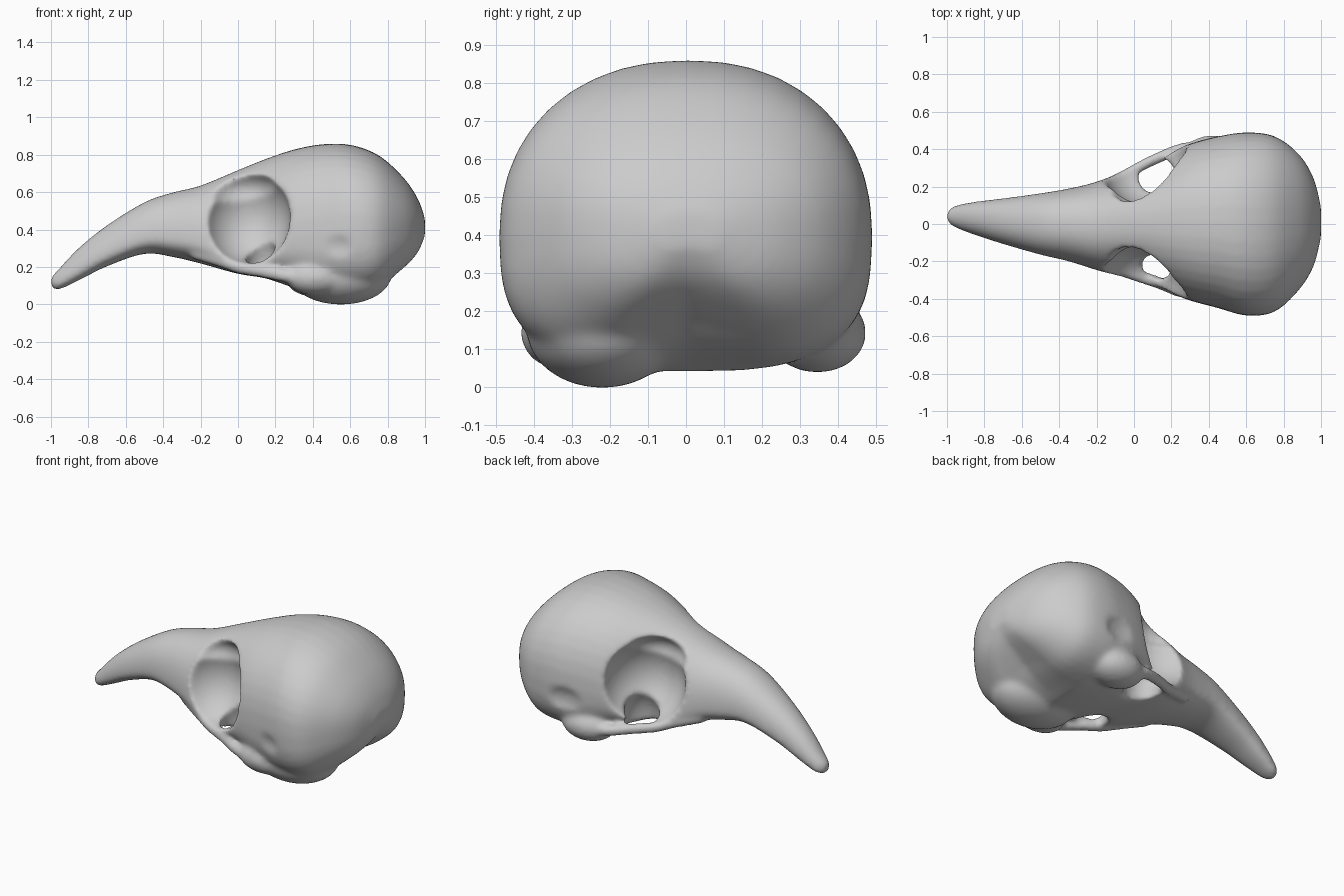
import bpy, bmesh, math
from mathutils import Matrix, Vector

cube = bpy.data.objects.get("Cube")
if cube:
    bpy.data.objects.remove(cube, do_unlink=True)

bone = bpy.data.materials.new("bone_grey")
bone.use_nodes = True
COLOR = (0.6, 0.6, 0.6, 1)
bone.diffuse_color = COLOR
bone.node_tree.nodes["Principled BSDF"].inputs["Base Color"].default_value = COLOR

# Cross-sections from beak tip to back of head:
# x, centre y, half width, bottom z, widest z, top z
SECTIONS = [
    (-1.0, .04, .025, .095, .12, .15),
    (-.96, .04, .058, .08, .115, .19),
    (-.85, .03, .09, .13, .185, .305),
    (-.7, .015, .123, .205, .27, .425),
    (-.5, 0, .165, .272, .35, .548),
    (-.35, -.005, .195, .255, .35, .60),
    (-.2, -.01, .237, .22, .32, .637),
    (0, 0, .305, .165, .22, .72),
    (.15, .005, .365, .14, .28, .78),
    (.3, .01, .42, .09, .36, .83),
    (.45, .01, .46, .055, .38, .858),
    (.6, 0, .49, .04, .40, .855),
    (.75, 0, .47, .065, .40, .80),
    (.88, .01, .365, .165, .42, .685),
    (.96, .01, .235, .26, .42, .57),
    (1.0, .01, .08, .36, .42, .46),
]
RING, STEPS = 40, 5


def spline(rows, steps):
    """Smoothly interpolate between section rows."""
    out = []
    for i in range(len(rows) - 1):
        a, b = rows[max(i - 1, 0)], rows[i]
        c, d = rows[i + 1], rows[min(i + 2, len(rows) - 1)]
        for s in range(steps):
            t = s / steps
            out.append([.5 * (2*q + (r - p)*t + (2*p - 5*q + 4*r - u)*t*t
                              + (3*q - p - 3*r + u)*t**3)
                        for p, q, r, u in zip(a, b, c, d)])
    out.append(list(rows[-1]))
    return out


def squash(v, n):
    return math.copysign(abs(v) ** (2 / n), v)


def ramp(x, start, end):
    return min(max((x - start) / (end - start), 0), 1)


def loft(bm, rows):
    """Skin the sections; the braincase is squarer below, hollowed at the nape."""
    rings = []
    for x, yc, w, zb, zm, zt in spline(rows, STEPS):
        low_n = 2.2 + .7 * ramp(x, .1, .4)
        nape = .25 * ramp(x, .55, .8)
        ring = []
        for k in range(RING):
            a = 2 * math.pi * k / RING
            n = 2.25 if math.sin(a) > 0 else low_n
            c, s = squash(math.cos(a), n), squash(math.sin(a), n)
            if s < 0:
                s *= 1 - nape * math.exp(-(c / .4) ** 2)
            z = zm + s * ((zt - zm) if s > 0 else (zm - zb))
            ring.append(bm.verts.new((x, yc + w * c, z)))
        rings.append(ring)
    for r, q in zip(rings, rings[1:]):
        for k in range(RING):
            j = (k + 1) % RING
            bm.faces.new((r[k], r[j], q[j], q[k]))
    bm.faces.new(rings[0])
    bm.faces.new(rings[-1])


def ellipsoid(bm, centre, radii):
    m = Matrix.Translation(centre) @ Matrix.Diagonal(Vector((*radii, 1)))
    bmesh.ops.create_uvsphere(bm, u_segments=32, v_segments=20, radius=1, matrix=m)


def finish(name, bm):
    bmesh.ops.recalc_face_normals(bm, faces=bm.faces)
    mesh = bpy.data.meshes.new(name)
    bm.to_mesh(mesh)
    bm.free()
    mesh.materials.append(bone)
    obj = bpy.data.objects.new(name, mesh)
    bpy.context.collection.objects.link(obj)
    return obj


# Skull envelope with lower lobe and jaw joints
bm = bmesh.new()
loft(bm, SECTIONS)
ellipsoid(bm, (.55, -.22, .155), (.27, .2, .155))
ellipsoid(bm, (.42, -.33, .145), (.17, .105, .095))
ellipsoid(bm, (.42, .345, .145), (.17, .13, .105))
skull = finish("skull", bm)

helpers = []


def combine(obj, operation):
    """Boolean a helper into the skull."""
    obj.hide_render = True
    helpers.append(obj)
    m = skull.modifiers.new(obj.name, "BOOLEAN")
    m.operation = operation
    m.solver = "EXACT"
    m.object = obj


def carve(name, centre, radii):
    b = bmesh.new()
    ellipsoid(b, centre, radii)
    combine(finish(name, b), "DIFFERENCE")


def cheek_bar(name, path, r):
    b = bmesh.new()
    loft(b, [(x, y, r, z - r, z, z + r) for x, y, z in path])
    combine(finish(name, b), "UNION")


def voxel(name):
    m = skull.modifiers.new(name, "REMESH")
    m.mode = "VOXEL"
    m.voxel_size = .012


voxel("merge")
# Hollows: eye sockets with the notch under the narrow roof, floor openings
for side, label in ((1, "left"), (-1, "right")):
    carve(label + "_eye_socket", (.045, side * .365, .47), (.235, .265, .26))
    carve(label + "_brow_notch", (.02, side * .3, .61), (.19, .2, .125))
    carve(label + "_ear_dimple", (.46, side * .55, .3), (.2, .1, .13))
carve("left_floor_opening", (.135, .245, .14), (.12, .115, .22))
carve("right_floor_opening", (.135, -.215, .14), (.1, .085, .22))
# Cheek bars from the beak corner to the jaw joint
cheek_bar("left_cheek_bar", [(-.25, .165, .28), (-.1, .235, .235), (0, .29, .2),
                             (.12, .35, .18), (.25, .4, .155), (.38, .41, .14)], .033)
cheek_bar("right_cheek_bar", [(-.25, -.17, .28), (-.1, -.235, .235), (0, -.27, .2),
                              (.12, -.31, .18), (.25, -.36, .155), (.38, -.37, .14)], .035)
voxel("blend")
m = skull.modifiers.new("soften", "SMOOTH")
m.factor, m.iterations = .5, 18

# Bake the modifiers and drop the helpers
bpy.context.view_layer.update()
graph = bpy.context.evaluated_depsgraph_get()
baked = bpy.data.meshes.new_from_object(skull.evaluated_get(graph))
skull.modifiers.clear()
skull.data = baked
baked.materials.clear()
baked.materials.append(bone)
for h in helpers:
    bpy.data.objects.remove(h, do_unlink=True)

# Rest on the ground
low = min(v.co.z for v in baked.vertices)
baked.transform(Matrix.Translation((0, 0, -low)))

bpy.ops.object.select_all(action="DESELECT")
skull.select_set(True)
bpy.context.view_layer.objects.active = skull
bpy.ops.object.shade_smooth_by_angle(angle=math.radians(50))
